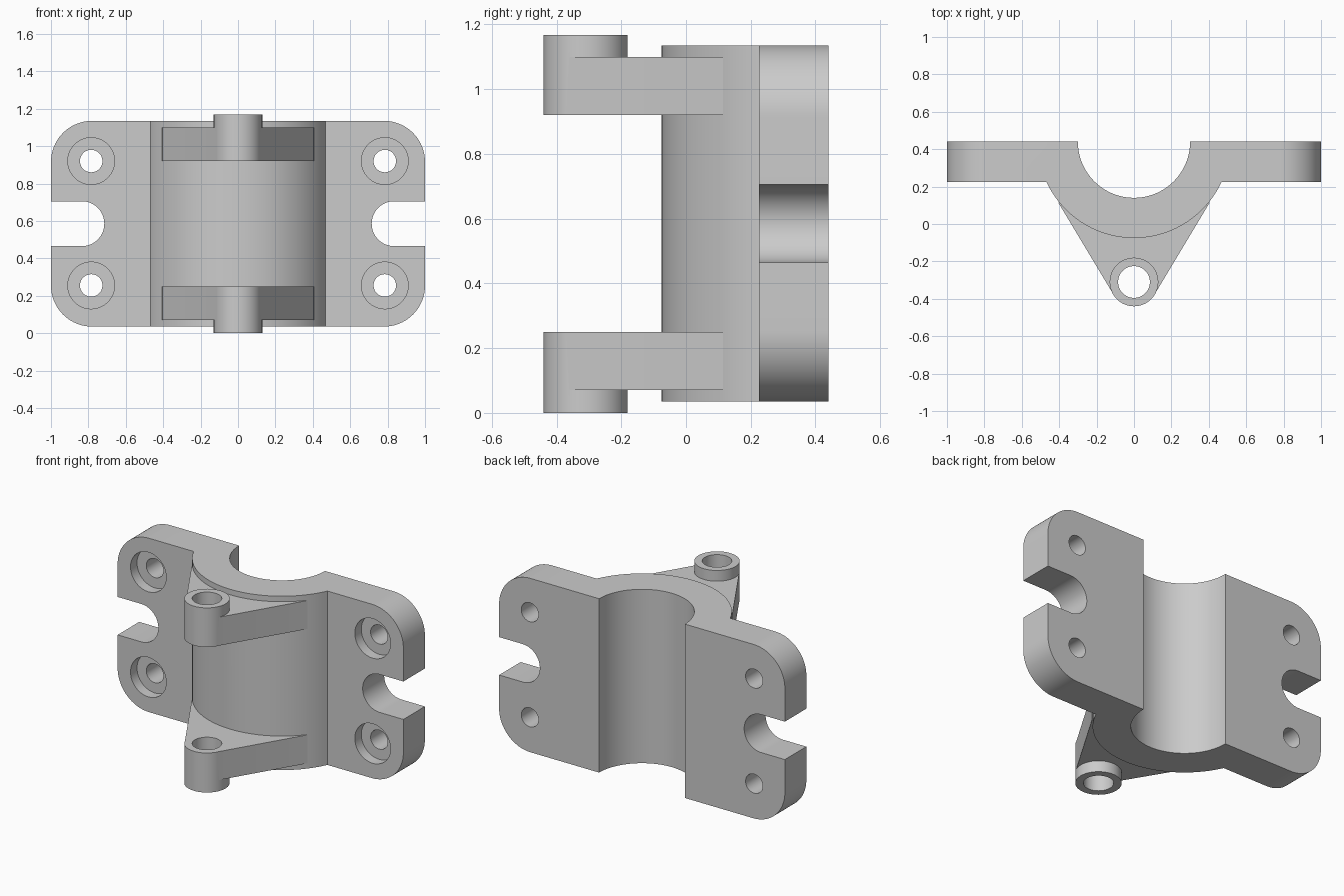
import bpy, bmesh
from math import cos, sin, radians, degrees, asin

if "Cube" in bpy.data.objects:
    bpy.data.objects.remove(bpy.data.objects["Cube"])


def arc(cx, cy, r, a0, a1, n=24):
    return [(cx + r * cos(radians(a0 + (a1 - a0) * i / n)),
             cy + r * sin(radians(a0 + (a1 - a0) * i / n))) for i in range(n + 1)]


def prism(name, pts, lo, hi, axis='Z'):
    """Extrude a 2D outline along Z (outline in xy) or Y (outline in xz)."""
    bm = bmesh.new()

    def place(p, t):
        return (p[0], p[1], t) if axis == 'Z' else (p[0], t, p[1])
    a = [bm.verts.new(place(p, lo)) for p in pts]
    b = [bm.verts.new(place(p, hi)) for p in pts]
    bm.faces.new(a)
    bm.faces.new(b)
    n = len(pts)
    for i in range(n):
        bm.faces.new((a[i], a[(i + 1) % n], b[(i + 1) % n], b[i]))
    bmesh.ops.recalc_face_normals(bm, faces=bm.faces)
    me = bpy.data.meshes.new(name)
    bm.to_mesh(me)
    bm.free()
    ob = bpy.data.objects.new(name, me)
    bpy.context.collection.objects.link(ob)
    return ob


def disc(name, cx, cy, r, lo, hi, axis='Z'):
    return prism(name, arc(cx, cy, r, 0, 360, 64)[:-1], lo, hi, axis)


def combine(ob, tool, op):
    m = ob.modifiers.new(op.lower(), 'BOOLEAN')
    m.operation, m.solver, m.object = op, 'EXACT', tool
    bpy.context.view_layer.objects.active = ob
    bpy.ops.object.modifier_apply(modifier=m.name)
    bpy.data.objects.remove(tool, do_unlink=True)


BACK, FRONT = 0.44, 0.225
Z0, Z1 = 0.035, 1.135
MID = (Z0 + Z1) / 2

# Clamp body: flanges plus half-round saddle, seen from above
R = 0.515
a = degrees(asin((BACK - FRONT) / R))
profile = ([(1.1, BACK), (1.1, FRONT)] + arc(0, BACK, R, -a, -180 + a, 64)
           + [(-1.1, FRONT), (-1.1, BACK)] + arc(0, BACK, 0.3, 180, 360, 64))
body = prism("clamp_bracket", profile, -0.1, 1.3)

# Front outline: rounded corners and open side slots
half = (arc(0.78, Z0 + 0.22, 0.22, 270, 360)
        + arc(0.835, MID, 0.12, 270, 90, 40)
        + arc(0.78, Z1 - 0.22, 0.22, 0, 90))
slot = len(arc(0, 0, 1, 0, 1))
half = half[:slot] + [(1, MID - 0.12)] + half[slot:-slot] + [(1, MID + 0.12)] + half[-slot:]
outline = half + [(-x, z) for x, z in reversed(half)]
combine(body, prism("outline_cutter", outline, -0.6, 0.6, 'Y'), 'INTERSECT')

# Hinge lugs with protruding bosses
arm = [(0.405, 0.115), (0, 0.03), (-0.405, 0.115), (-0.111, -0.375), (0.111, -0.375)]
for lug, boss in (((0.07, 0.25), (0.0, 0.25)), ((0.92, 1.10), (0.92, 1.168))):
    part = prism("lug", arm, *lug)
    combine(part, disc("boss", 0, -0.31, 0.13, *boss), 'UNION')
    combine(part, disc("pin_hole", 0, -0.31, 0.085, boss[0] - 0.1, boss[1] + 0.1), 'DIFFERENCE')
    combine(body, part, 'UNION')

# Counterbored screw holes
for x in (-0.785, 0.785):
    for z in (0.255, 0.92):
        combine(body, disc("screw_hole", x, z, 0.06, 0.1, 0.6, 'Y'), 'DIFFERENCE')
        combine(body, disc("counterbore", x, z, 0.125, 0.1, FRONT + 0.065, 'Y'), 'DIFFERENCE')

body.select_set(True)
bpy.context.view_layer.objects.active = body
bpy.ops.object.shade_smooth_by_angle(angle=radians(30))
